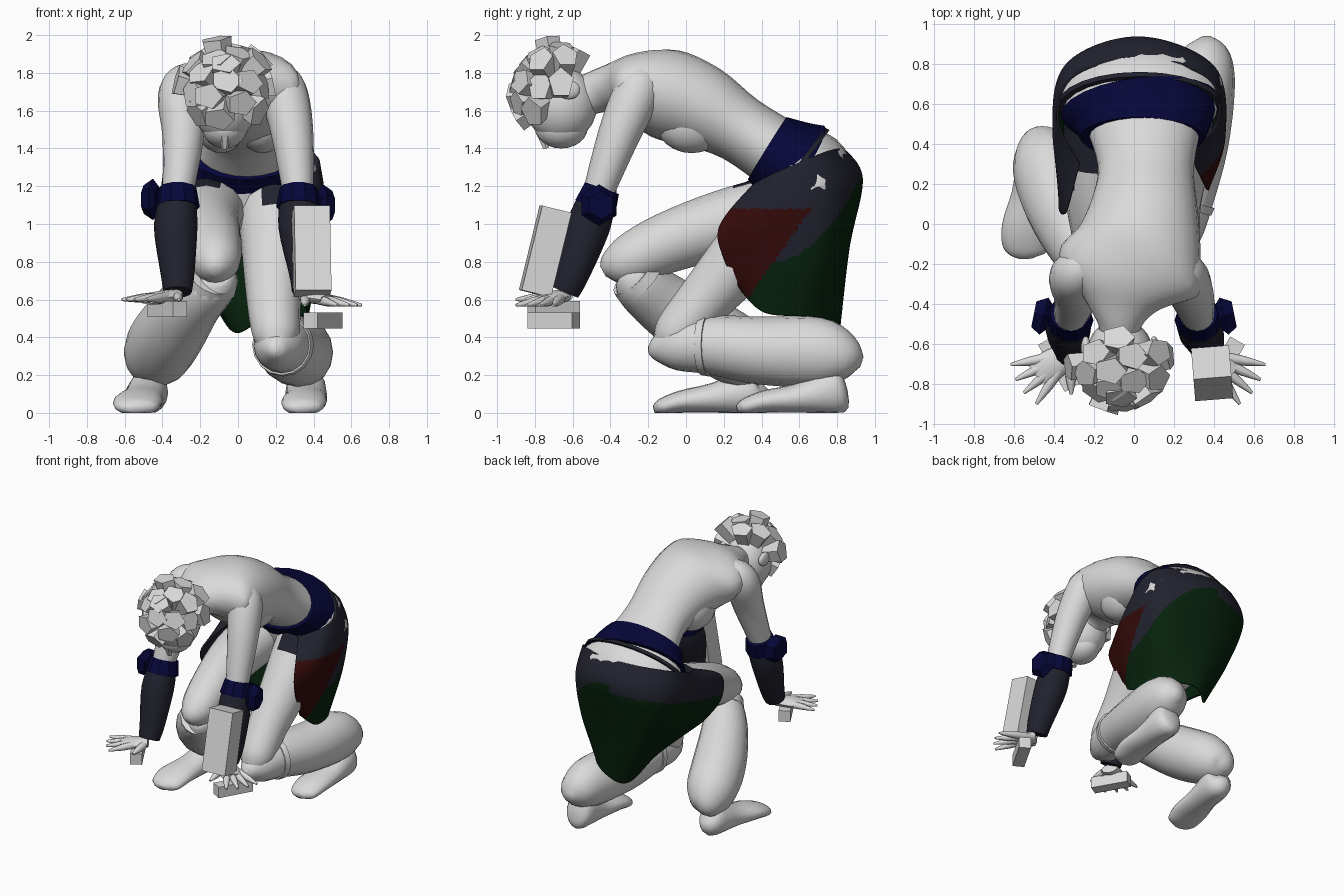
import bpy, bmesh, math, random
from mathutils import Vector, Matrix

random.seed(4)
if "Cube" in bpy.data.objects:
    bpy.data.objects.remove(bpy.data.objects["Cube"], do_unlink=True)


def material(name, colour):
    mat = bpy.data.materials.new(name)
    mat.use_nodes = True
    rgba = (*colour, 1)
    mat.diffuse_color = rgba
    mat.node_tree.nodes["Principled BSDF"].inputs["Base Color"].default_value = rgba
    return mat


PALE = material("pale grey", (0.7, 0.7, 0.7))
CHARCOAL = material("charcoal", (0.016, 0.016, 0.028))
NAVY = material("navy", (0.002, 0.002, 0.042))
GREEN = material("dark green", (0.002, 0.016, 0.004))
RED = material("dark red", (0.034, 0.003, 0.003))


def spline(points, steps):
    """Smooth curve through tuples of any length."""
    padded = [points[0], *points, points[-1]]
    result = []
    for a, b, c, d in zip(padded, padded[1:], padded[2:], padded[3:]):
        for k in range(steps):
            t = k / steps
            result.append(tuple(
                0.5 * (2 * q + (r - p) * t + (2 * p - 5 * q + 4 * r - s) * t * t
                       + (3 * q - p - 3 * r + s) * t ** 3)
                for p, q, r, s in zip(a, b, c, d)))
    return result + [tuple(points[-1])]


def finish(name, bm, mats, smooth=True, rule=None):
    bmesh.ops.recalc_face_normals(bm, faces=bm.faces)
    mesh = bpy.data.meshes.new(name)
    bm.to_mesh(mesh)
    bm.free()
    obj = bpy.data.objects.new(name, mesh)
    bpy.context.scene.collection.objects.link(obj)
    for mat in mats:
        mesh.materials.append(mat)
    if rule:
        for face in mesh.polygons:
            face.material_index = rule(face.center)
    if smooth:
        bpy.ops.object.select_all(action="DESELECT")
        obj.select_set(True)
        bpy.context.view_layer.objects.active = obj
        bpy.ops.object.shade_smooth_by_angle(angle=math.radians(50))
    return obj


def loft(name, rings, *mats, sides=16, steps=4, smooth=True, rule=None):
    """Tube through rings of (x, y, z, half width[, half depth])."""
    rings = spline([r if len(r) > 4 else (*r, r[3]) for r in rings], steps)
    centres = [Vector(r[:3]) for r in rings]
    whole = (centres[-1] - centres[0]).normalized()
    ref = Vector((1, 0, 0)) if abs(whole.x) < 0.6 else Vector((0, 0, 1))
    bm = bmesh.new()
    loops = []
    for i, ring in enumerate(rings):
        tangent = centres[min(i + 1, len(rings) - 1)] - centres[max(i - 1, 0)]
        tangent.normalize()
        across = (ref - tangent * ref.dot(tangent)).normalized()
        over = tangent.cross(across)
        loop = []
        for k in range(sides):
            ang = math.tau * k / sides
            p = (centres[i] + across * math.cos(ang) * max(ring[3], 0.004)
                 + over * math.sin(ang) * max(ring[4], 0.004))
            p.z = max(p.z, 0)
            loop.append(bm.verts.new(p))
        loops.append(loop)
    for low, high in zip(loops, loops[1:]):
        for k in range(sides):
            n = (k + 1) % sides
            bm.faces.new((low[k], low[n], high[n], high[k]))
    bm.faces.new(loops[0])
    bm.faces.new(loops[-1])
    return finish(name, bm, mats, smooth, rule)


def ball(name, centre, radii, mat):
    bm = bmesh.new()
    bmesh.ops.create_uvsphere(bm, u_segments=20, v_segments=12, radius=1)
    bmesh.ops.transform(bm, verts=bm.verts,
                        matrix=Matrix.Translation(centre) @ Matrix.Diagonal((*radii, 1)))
    return finish(name, bm, [mat])


def box(name, centre, size, mat, tilt=0, yaw=0):
    bm = bmesh.new()
    turn = Matrix.Rotation(yaw, 4, "Z") @ Matrix.Rotation(tilt, 4, "X")
    bmesh.ops.create_cube(bm, size=1, matrix=Matrix.Translation(centre) @ turn
                          @ Matrix.Diagonal((*size, 1)))
    return finish(name, bm, [mat], smooth=False)


# Trunk, chest and neck
loft("torso", [(0.05, 0.52, 1.35, 0.3, 0.19), (0.06, 0.29, 1.5, 0.24, 0.18),
               (0.05, 0.08, 1.62, 0.27, 0.225), (0.02, -0.11, 1.69, 0.32, 0.24),
               (-0.03, -0.26, 1.73, 0.36, 0.18), (-0.06, -0.39, 1.72, 0.2, 0.13),
               (-0.07, -0.5, 1.69, 0.11, 0.11), (-0.07, -0.6, 1.64, 0.1, 0.1)],
     PALE, sides=24)
for name, x in (("left_chest", 0.13), ("right_chest", -0.09)):
    ball(name, (x, 0.03, 1.54), (0.14, 0.19, 0.165), PALE)

# Pelvis and belt
loft("pelvis", [(0.05, 0.47, 1.38, 0.3, 0.18), (0.04, 0.6, 1.27, 0.4, 0.265),
                (0.03, 0.68, 1.14, 0.4, 0.24), (0.03, 0.7, 0.95, 0.2, 0.12)],
     PALE, sides=24)
loft("belt", [(0.04, 0.43, 1.4, 0.31, 0.195), (0.04, 0.51, 1.35, 0.355, 0.225),
              (0.03, 0.585, 1.3, 0.4, 0.265)], NAVY, sides=24)
loft("belt_edge", [(0.03, 0.58, 1.3, 0.405, 0.262), (0.03, 0.6, 1.285, 0.41, 0.266)],
     CHARCOAL, sides=24, steps=1)

# Skirt: columns run round the back, rows from waist to hem
columns = [
    [(0.27, 0.36, 1.21), (0.36, 0.18, 0.99), (0.36, 0.2, 0.82), (0.32, 0.3, 0.64)],
    [(0.42, 0.52, 1.29), (0.45, 0.43, 1.06), (0.42, 0.46, 0.8), (0.37, 0.42, 0.53)],
    [(0.37, 0.73, 1.38), (0.4, 0.78, 1.17), (0.37, 0.75, 0.85), (0.32, 0.65, 0.51)],
    [(0.03, 0.83, 1.4), (0.03, 0.93, 1.24), (0.05, 0.86, 0.88), (0.12, 0.81, 0.48)],
    [(-0.3, 0.74, 1.38), (-0.33, 0.8, 1.17), (-0.2, 0.78, 0.82), (-0.02, 0.74, 0.43)],
    [(-0.38, 0.52, 1.3), (-0.4, 0.46, 1.13), (-0.34, 0.47, 0.87), (-0.15, 0.56, 0.62)],
    [(-0.27, 0.3, 1.21), (-0.34, 0.06, 1.09), (-0.37, 0.1, 0.93), (-0.3, 0.22, 0.78)],
]


def skirt_colour(c):
    edge = 0.5 + 0.7 * (c.z - 0.85)
    if c.x > 0.15 and c.z < 1.08 and c.y < edge:
        return 1
    if c.x > 0:
        return 2 if c.z < 0.8 + 2 * (c.y - 0.45) ** 2 else 0
    return 2 if c.z < 0.93 + 0.28 * c.y else 0


rows = [spline(list(row), 16) for row in zip(*columns)]
grid = [spline(list(column), 20) for column in zip(*rows)]
bm = bmesh.new()
grid = [[bm.verts.new(p) for p in line] for line in grid]
for left, right in zip(grid, grid[1:]):
    for k in range(len(left) - 1):
        bm.faces.new((left[k], left[k + 1], right[k + 1], right[k]))
skirt = finish("skirt", bm, [CHARCOAL, RED, GREEN], rule=skirt_colour)
cloth = skirt.modifiers.new("cloth", "SOLIDIFY")
cloth.thickness = 0.012
cloth.offset = 0


def thigh_colour(c):
    return int(c.y > 0.22 and c.z > 1.07 and abs(c.x) > 0.1)


# Right leg, knee raised
loft("right_thigh", [(-0.15, 0.55, 1.08, 0.2), (-0.17, 0.2, 1.0, 0.18),
                     (-0.14, -0.1, 0.9, 0.16), (-0.12, -0.3, 0.81, 0.135),
                     (-0.12, -0.4, 0.77, 0.085), (-0.12, -0.44, 0.75, 0.03)],
     PALE, CHARCOAL, rule=thigh_colour)
loft("right_shin", [(-0.12, -0.33, 0.74, 0.08), (-0.13, -0.27, 0.7, 0.135),
                    (-0.25, -0.12, 0.58, 0.165), (-0.36, 0.1, 0.43, 0.19),
                    (-0.43, 0.3, 0.31, 0.18), (-0.46, 0.42, 0.23, 0.11),
                    (-0.46, 0.46, 0.2, 0.03)], PALE)
loft("right_knee_cuff", [(-0.13, -0.28, 0.73, 0.14), (-0.15, -0.24, 0.69, 0.15)],
     PALE, steps=1)
loft("right_foot", [(-0.46, 0.41, 0.14, 0.02), (-0.47, 0.37, 0.12, 0.1, 0.12),
                    (-0.5, 0.15, 0.08, 0.11, 0.08), (-0.53, -0.02, 0.06, 0.13, 0.06),
                    (-0.54, -0.13, 0.03, 0.11, 0.045), (-0.54, -0.17, 0.02, 0.04, 0.02)], PALE)

# Left leg, kneeling
loft("left_thigh", [(0.2, 0.52, 1.08, 0.2), (0.2, 0.32, 0.85, 0.18),
                    (0.19, 0.1, 0.6, 0.145), (0.2, -0.05, 0.42, 0.125),
                    (0.2, -0.11, 0.35, 0.08)], PALE, CHARCOAL, rule=thigh_colour)
loft("left_shin", [(0.2, -0.2, 0.34, 0.015), (0.2, -0.17, 0.34, 0.06),
                   (0.21, -0.06, 0.35, 0.125), (0.24, 0.12, 0.36, 0.155),
                   (0.29, 0.4, 0.33, 0.18), (0.34, 0.7, 0.32, 0.165, 0.185),
                   (0.36, 0.86, 0.29, 0.12), (0.36, 0.93, 0.27, 0.03)], PALE)
loft("left_knee_cuff", [(0.23, 0.08, 0.36, 0.16), (0.24, 0.12, 0.36, 0.167)], PALE, steps=1)
loft("left_foot", [(0.36, 0.85, 0.14, 0.02), (0.36, 0.81, 0.13, 0.1, 0.13),
                   (0.36, 0.6, 0.08, 0.11, 0.08), (0.35, 0.42, 0.06, 0.12, 0.06),
                   (0.34, 0.31, 0.03, 0.1, 0.045), (0.34, 0.27, 0.02, 0.04, 0.02)], PALE)

# Arms, gauntlets and hands
for side, s, shoulder, wrist, drop, guard in (("left", 1, 0.25, 0.36, 0.05, 1.1),
                                              ("right", -1, 0.3, 0.32, 0.02, 1.13)):
    loft(side + "_arm", [(s * (shoulder - 0.12), -0.2, 1.79, 0.06),
                         (s * (shoulder - 0.04), -0.23, 1.75, 0.11),
                         (s * shoulder, -0.27, 1.67, 0.125),
                         (s * 0.29, -0.36, 1.46, 0.11),
                         (s * 0.32, -0.47, 1.15, 0.08)], PALE)
    loft(side + "_gauntlet", [(s * 0.32, -0.47, 1.13, 0.1), (s * 0.33, -0.52, 0.98, 0.115),
                              (s * wrist, -0.6, 0.74, 0.09), (s * wrist, -0.64, 0.64, 0.075)],
         CHARCOAL, sides=12)
    loft(side + "_cuff", [(s * 0.32, -0.445, 1.19, 0.1), (s * 0.32, -0.48, 1.09, 0.118)],
         NAVY, sides=10, steps=1, smooth=False)
    loft(side + "_elbow_guard", [(s * 0.42, -0.47, guard, 0.07), (s * 0.45, -0.46, guard, 0.11),
                                 (s * 0.5, -0.45, guard, 0.075)],
         NAVY, sides=6, steps=1, smooth=False)
    base = Vector((s * wrist, -0.65, 0.62))
    loft(side + "_palm", [(*base, 0.035, 0.06), (s * 0.42, -0.71, 0.61, 0.035, 0.08),
                          (s * 0.48, -0.76, 0.6, 0.025, 0.07)], PALE, sides=12)
    for i, degrees in enumerate((-10, -25, -40, -56, -92)):
        reach = 0.2 if i == 4 else 0.3
        aim = Vector((s * math.cos(math.radians(degrees)), math.sin(math.radians(degrees)), 0))
        ends = [base + aim * reach * f - Vector((0, 0, drop * f)) for f in (0.3, 0.65, 1)]
        loft(f"{side}_finger_{i}", [(*p, r) for p, r in zip(ends, (0.028, 0.024, 0.008))],
             PALE, sides=8, steps=2)
    box(side + "_grip", (s * (0.45 if s > 0 else 0.375), -0.7, 0.49 if s > 0 else 0.55),
        (0.085, 0.27, 0.085), PALE, yaw=-s * 0.52)
box("forearm_block", (0.39, -0.745, 0.855), (0.19, 0.16, 0.46), PALE, tilt=-0.24, yaw=0.08)

# Head and face, bowed forward
ball("head", (-0.07, -0.66, 1.63), (0.17, 0.19, 0.2), PALE)
ball("jaw", (-0.07, -0.66, 1.51), (0.12, 0.14, 0.11), PALE)
loft("nose", [(-0.07, -0.76, 1.47, 0.03), (-0.07, -0.74, 1.4, 0.018)], PALE, sides=6, steps=1)
for name, x in (("left_ear", 0.1), ("right_ear", -0.24)):
    ball(name, (x, -0.62, 1.71), (0.025, 0.06, 0.05), PALE)

# Chunky hair, spread over the crown
scalp = Vector((-0.07, -0.68, 1.7))
crown = Vector((0, -0.82, 0.57)).to_track_quat("Z", "Y")
for i in range(22):
    height = 1 - i / 21
    spread = math.sqrt(1 - height * height)
    aim = crown @ Vector((spread * math.cos(i * 2.4), spread * math.sin(i * 2.4), height))
    length = random.uniform(0.22, 0.275)
    tip = scalp + aim * length + Vector((0, 0, 0.02))
    loft(f"hair_clump_{i}", [(*(scalp + aim * 0.08), 0.06), (*tip, 0.085, 0.07)],
         PALE, sides=5, steps=1, smooth=False)
